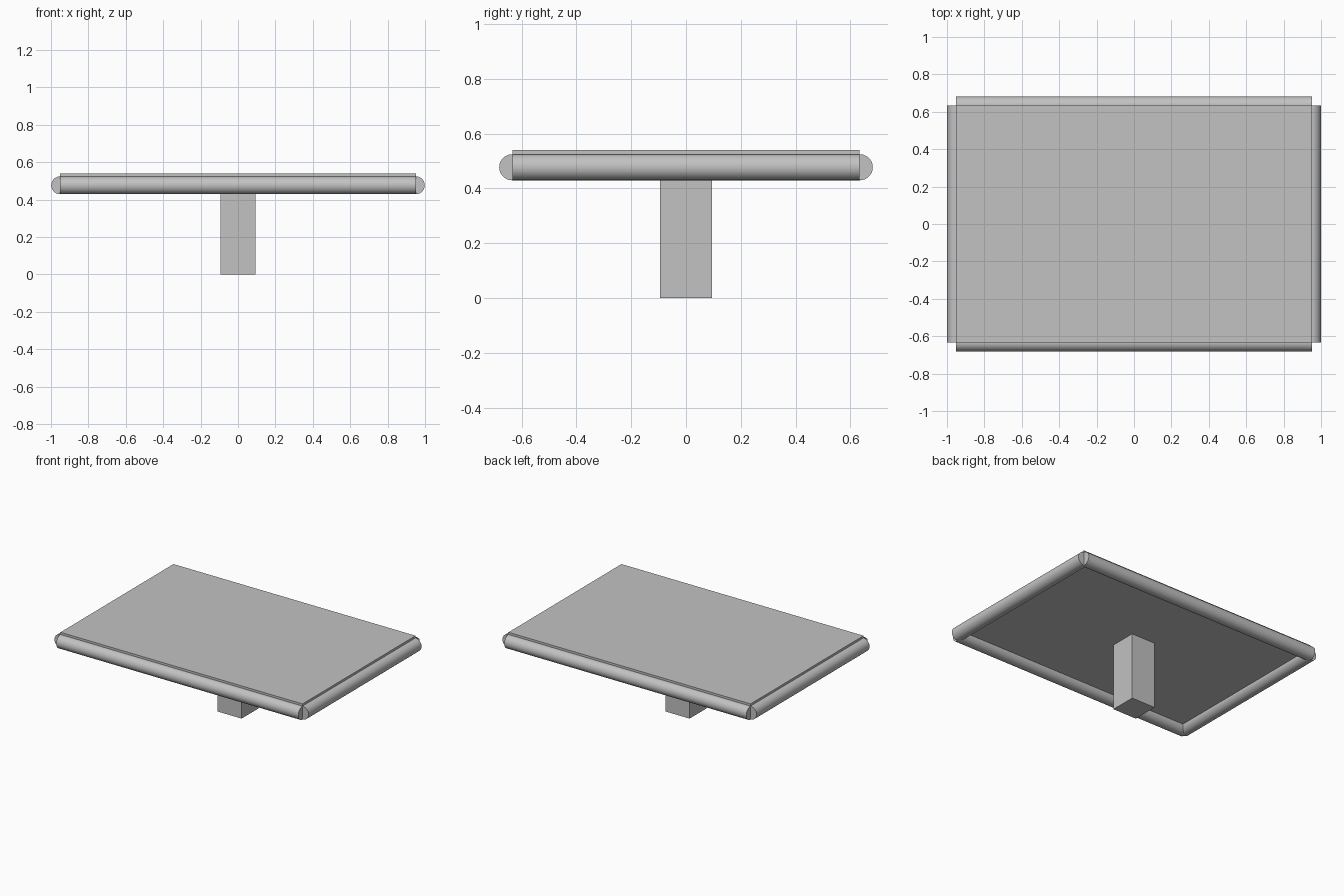
import bpy
import math

cube = bpy.data.objects.get("Cube")
if cube:
    bpy.data.objects.remove(cube, do_unlink=True)

HALF_X, HALF_Y = 0.951, 0.634   # half size of the top panel
RADIUS = 0.0475                 # edge rail radius
RAIL_Z = 0.477                  # rail axis height, also the panel underside
TOP_Z = 0.54
LEG = 0.094                     # half width of the post

grey = bpy.data.materials.new("plain_grey")
grey.use_nodes = True
colour = (0.54, 0.54, 0.54, 1)
grey.diffuse_color = colour
grey.node_tree.nodes["Principled BSDF"].inputs["Base Color"].default_value = colour


def finish(name):
    obj = bpy.context.object
    obj.name = name
    obj.data.materials.append(grey)
    return obj


def box(name, half_x, half_y, bottom, top):
    bpy.ops.mesh.primitive_cube_add(size=2, location=(0, 0, (bottom + top) / 2))
    obj = finish(name)
    obj.scale = (half_x, half_y, (top - bottom) / 2)
    bpy.ops.object.transform_apply(location=False, rotation=False, scale=True)


def rail(name, location, rotation, length):
    bpy.ops.mesh.primitive_cylinder_add(vertices=48, radius=RADIUS, depth=length,
                                        location=location, rotation=rotation)
    finish(name)
    bpy.ops.object.shade_smooth_by_angle(angle=math.radians(30))


# Panel and central post
box("table_top", HALF_X, HALF_Y, RAIL_Z, TOP_Z)
box("centre_post", LEG, LEG, 0, RAIL_Z)

# Round rails centred on the four panel edges
quarter = math.pi / 2
for side, front_back, left_right in ((-1, "front", "right"), (1, "back", "left")):
    rail(front_back + "_rail", (0, side * HALF_Y, RAIL_Z), (0, quarter, 0), 2 * HALF_X)
    rail(left_right + "_rail", (side * HALF_X, 0, RAIL_Z), (quarter, 0, 0), 2 * HALF_Y)
